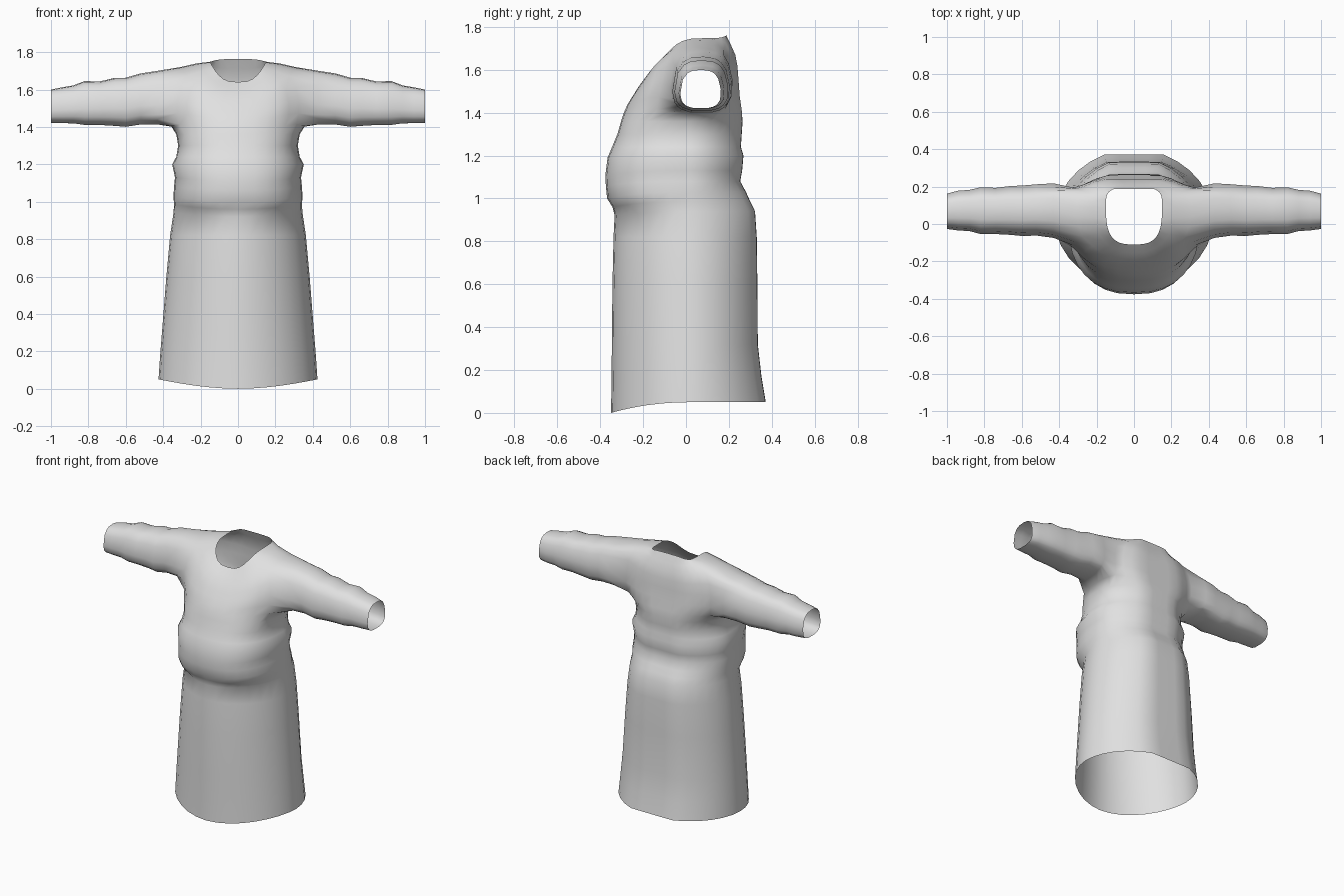
import bpy, bmesh, math

SIDES = 32                 # columns around the body
FIRST, LAST = 5, 11        # columns that border the armhole
TAU = 2 * math.pi

# Roundness of the front half and the back half of each section
SKIRT, WAIST, CHEST, NECK = (1.9, 1.95), (2.45, 1.9), (2.25, 2.2), (3, 4)

# Skirt and waist: height, front y, back y, half width, drop of the front centre
LOWER = [
    (.05, -.35, .372, .425, .05),
    (.17, -.347, .352, .417, .02),
    (.32, -.346, .335, .405, 0),
    (.6, -.343, .333, .383, 0),
    (.82, -.338, .33, .363, 0),
    (.94, -.333, .322, .345, .02),
    (.985, -.343, .3, .342, .025),
    (1.03, -.368, .28, .345, .03),
    (1.08, -.374, .253, .342, .02),
    (1.13, -.376, .262, .337, .02),
    (1.2, -.366, .268, .352, .01),
    (1.24, -.345, .256, .33, 0),
    (1.3, -.32, .26, .32, 0),
    (1.36, -.303, .264, .33, 0),
]

# Chest to neckline: front y z, back y z, side x y z
UPPER = [
    (-.29, 1.4, .26, 1.41, .345, .06, 1.41),
    (-.272, 1.44, .25, 1.48, .37, .07, 1.49),
    (-.247, 1.48, .245, 1.55, .37, .08, 1.57),
    (-.222, 1.52, .24, 1.61, .35, .08, 1.65),
    (-.193, 1.56, .23, 1.66, .3, .09, 1.724),
    (-.155, 1.6, .21, 1.71, .22, .09, 1.74),
    (-.11, 1.64, .187, 1.763, .15, .09, 1.748),
]

# Sleeve rings: x, y range, z range
SLEEVE = [
    (.43, -.072, .217, 1.41, 1.7),
    (.52, -.06, .212, 1.41, 1.686),
    (.6, -.062, .205, 1.398, 1.663),
    (.66, -.056, .203, 1.403, 1.662),
    (.74, -.052, .193, 1.408, 1.643),
    (.82, -.052, .196, 1.408, 1.645),
    (.88, -.036, .182, 1.417, 1.622),
    (.94, -.033, .178, 1.418, 1.612),
    (1.0, -.025, .162, 1.42, 1.6),
]


def power(value, exponent):
    """Signed power, used to square off an ellipse."""
    return math.copysign(abs(value) ** exponent, value)


def body_ring(bm, front, back, side, roundness):
    """One closed loop around the body; its height blends from side to centre."""
    ring = []
    for i in range(SIDES):
        a = TAU * i / SIDES
        c, s = math.cos(a), math.sin(a)
        end, k = (front, 2 / roundness[0]) if c > 0 else (back, 2 / roundness[1])
        reach = abs(c) ** k
        if c < 0:
            reach = min(1, 1.08 * reach)     # flat panel down the back
        y = side[1] + (end[0] - side[1]) * reach
        z = side[2] + (end[1] - side[2]) * abs(c) ** 2.2
        ring.append(bm.verts.new((side[0] * power(s, k), y, z)))
    return ring


def bridge(bm, a, b, skip=()):
    for i in range(len(a)):
        j = (i + 1) % len(a)
        if i not in skip:
            bm.faces.new((a[i], a[j], b[j], b[i]))


def sleeve(bm, rows, sign):
    """Grow a tube out of the armhole border on one side."""
    def column(i):
        return i if sign > 0 else (SIDES - i) % SIDES
    bottom, top = rows[0], rows[-1]
    loop = [bottom[column(i)] for i in range(FIRST, LAST + 1)]
    loop += [r[column(LAST)] for r in rows[1:-1]]
    loop += [top[column(i)] for i in range(LAST, FIRST - 1, -1)]
    loop += [r[column(FIRST)] for r in reversed(rows[1:-1])]
    ys = [v.co.y for v in loop]
    zs = [v.co.z for v in loop]
    cy, cz = (min(ys) + max(ys)) / 2, (min(zs) + max(zs)) / 2
    hy, hz = max(ys) - cy, max(zs) - cz
    angles = [math.atan2((v.co.z - cz) / hz, (v.co.y - cy) / hy) for v in loop]
    previous = loop
    for x, y0, y1, z0, z1 in SLEEVE:
        ring = []
        for a in angles:
            across, up = power(math.cos(a), .75), power(math.sin(a), .75)
            y = (y0 + y1) / 2 + (y1 - y0) / 2 * across * (1 - .1 * up)
            z = (z0 + z1) / 2 + (z1 - z0) / 2 * up
            ring.append(bm.verts.new((sign * x, y, z)))
        bridge(bm, previous, ring)
        previous = ring
    return loop


cube = bpy.data.objects.get("Cube")
if cube:
    bpy.data.objects.remove(cube, do_unlink=True)

bm = bmesh.new()

# Body from hem to neckline
rings = []
for z, front, back, half, drop in LOWER:
    rings.append(body_ring(bm, (front, z - drop), (back, z), (half, .02, z),
                           SKIRT if z < .97 else WAIST))
for row in UPPER:
    fy, fz, by, bz, sx, sy, sz = row
    rings.append(body_ring(bm, (fy, fz), (by, bz), (sx, sy, sz),
                           NECK if row is UPPER[-1] else CHEST))

# Leave both armholes open
hole_start, hole_rows = len(LOWER), 4
armholes = set(range(FIRST, LAST)) | set(range(SIDES - LAST, SIDES - FIRST))
for r in range(len(rings) - 1):
    inside = hole_start <= r < hole_start + hole_rows
    bridge(bm, rings[r], rings[r + 1], armholes if inside else ())

# Sleeves, with softened shoulder seams
seams = []
for sign in (1, -1):
    seams += sleeve(bm, rings[hole_start:hole_start + hole_rows + 1], sign)
# Drop the armhole vertices that no face uses
bmesh.ops.delete(bm, geom=[v for v in bm.verts if not v.link_faces], context='VERTS')
for _ in range(2):
    bmesh.ops.smooth_vert(bm, verts=seams, factor=.4,
                          use_axis_x=True, use_axis_y=True, use_axis_z=True)
bmesh.ops.recalc_face_normals(bm, faces=bm.faces[:])

mesh = bpy.data.meshes.new("robe")
bm.to_mesh(mesh)
bm.free()
robe = bpy.data.objects.new("robe", mesh)
bpy.context.collection.objects.link(robe)

# Plain light grey cloth
cloth = bpy.data.materials.new("light grey cloth")
cloth.use_nodes = True
grey = (.75, .75, .75, 1)
cloth.diffuse_color = grey
cloth.node_tree.nodes["Principled BSDF"].inputs["Base Color"].default_value = grey
mesh.materials.append(cloth)
mesh.shade_smooth()
